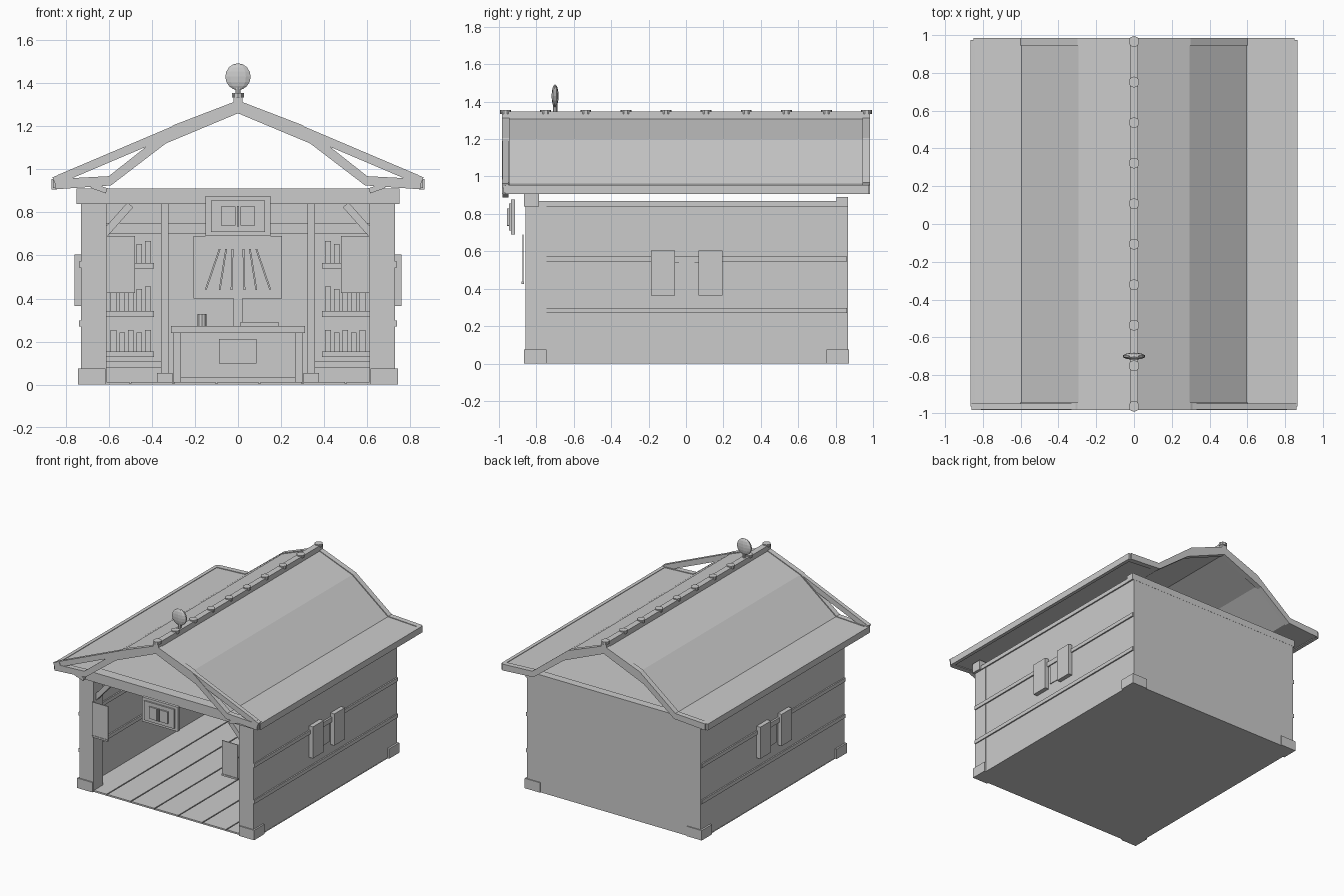
import bpy, bmesh, math
from mathutils import Matrix

if "Cube" in bpy.data.objects:
    bpy.data.objects.remove(bpy.data.objects["Cube"])

grey = bpy.data.materials.new("plain grey")
grey.diffuse_color = (0.6, 0.6, 0.6, 1)
grey.use_nodes = True
grey.node_tree.nodes["Principled BSDF"].inputs["Base Color"].default_value = grey.diffuse_color


def finish(name, bm):
    bmesh.ops.recalc_face_normals(bm, faces=bm.faces[:])
    me = bpy.data.meshes.new(name)
    bm.to_mesh(me)
    bm.free()
    me.materials.append(grey)
    ob = bpy.data.objects.new(name, me)
    bpy.context.collection.objects.link(ob)
    return ob


def box(name, x0, x1, y0, y1, z0, z1, turn=0.0):
    """Box from its limits, optionally turned about the y axis."""
    bm = bmesh.new()
    bmesh.ops.create_cube(bm, size=1)
    bm.transform(Matrix.Translation(((x0 + x1) / 2, (y0 + y1) / 2, (z0 + z1) / 2))
                 @ Matrix.Rotation(turn, 4, 'Y')
                 @ Matrix.Diagonal((x1 - x0, y1 - y0, z1 - z0, 1)))
    return finish(name, bm)


def pair(name, x0, x1, *rest, turn=0.0):
    """The same box on the right and mirrored on the left."""
    box(name + "_right", x0, x1, *rest, turn=turn)
    box(name + "_left", -x1, -x0, *rest, turn=-turn)


def bar(name, a, b, width, y0, y1):
    """Straight board in the x-z plane between two points."""
    dx, dz = b[0] - a[0], b[1] - a[1]
    length = math.hypot(dx, dz)
    cx, cz = (a[0] + b[0]) / 2, (a[1] + b[1]) / 2
    return box(name, cx - length / 2, cx + length / 2, y0, y1,
               cz - width / 2, cz + width / 2, turn=-math.atan2(dz, dx))


def bar_pair(name, a, b, width, y0, y1):
    bar(name + "_right", a, b, width, y0, y1)
    bar(name + "_left", (-a[0], a[1]), (-b[0], b[1]), width, y0, y1)


def gable_strip(name, top, bottom, y0, y1):
    """Mirrored roof section extruded along y."""
    outer = [(-x, z) for x, z in reversed(top[1:])] + top
    inner = [(-x, z) for x, z in reversed(bottom[1:])] + bottom
    bm = bmesh.new()
    rows = [[bm.verts.new((x, y, z)) for x, z in line]
            for line, y in ((outer, y0), (outer, y1), (inner, y1), (inner, y0))]
    n = len(outer)
    for i in range(n - 1):
        for r in range(4):
            s = rows[(r + 1) % 4]
            bm.faces.new((rows[r][i], rows[r][i + 1], s[i + 1], s[i]))
    for i in (0, n - 1):
        bm.faces.new([r[i] for r in rows])
    return finish(name, bm)


def drum(name, x, y, z0, z1, r, sides):
    bm = bmesh.new()
    bmesh.ops.create_cone(bm, cap_ends=True, segments=sides, radius1=r, radius2=r, depth=z1 - z0)
    bm.transform(Matrix.Translation((x, y, (z0 + z1) / 2)))
    return finish(name, bm)


# Floor of planks with thin gaps
box("floor_base", -0.73, 0.73, -0.855, 0.865, 0, 0.005)
for i in range(7):
    x = -0.7 + i * 0.2
    box(f"floor_plank_{i}", x + 0.004, x + 0.196, -0.855, 0.84, 0.004, 0.012)

# Walls, ceiling and side battens
pair("side_wall", 0.70, 0.728, -0.855, 0.865, 0, 0.87)
box("back_wall", -0.728, 0.728, 0.84, 0.865, 0, 0.87)
box("ceiling", -0.728, 0.728, -0.82, 0.86, 0.85, 0.87)
for i, (z0, z1) in enumerate(((0.27, 0.298), (0.545, 0.573), (0.84, 0.87))):
    pair(f"side_batten_{i}", 0.69, 0.738, -0.855, 0.862, z0, z1)

# Corner posts, footings, head beams and braces
pair("front_post", 0.61, 0.73, -0.858, -0.745, 0, 0.845)
pair("front_footing", 0.615, 0.742, -0.867, -0.745, 0, 0.075)
pair("back_footing", 0.615, 0.742, 0.75, 0.872, 0, 0.075)
box("front_beam", -0.75, 0.75, -0.866, -0.785, 0.84, 0.912)
box("back_beam", -0.74, 0.74, 0.805, 0.866, 0.84, 0.89)
bar_pair("post_brace", (0.5, 0.835), (0.62, 0.70), 0.035, -0.83, -0.79)

# Side windows with shutters
pair("window_pane", 0.72, 0.734, -0.038, 0.045, 0.395, 0.543)
pair("window_head", 0.72, 0.742, -0.06, 0.07, 0.54, 0.576)
pair("shutter_front", 0.728, 0.76, -0.187, -0.06, 0.365, 0.605)
pair("shutter_back", 0.728, 0.76, 0.068, 0.195, 0.365, 0.605)

# Roof shell, verge boards and eaves
roof_top = [(0, 1.315), (0.295, 1.2), (0.595, 0.963), (0.86, 0.95)]
roof_under = [(0, 1.265), (0.32, 1.135), (0.585, 0.93), (0.86, 0.912)]
gable_strip("roof_shell", roof_top, roof_under, -0.975, 0.975)
verge_top = [(0, 1.32), (0.3, 1.205), (0.6, 0.968), (0.85, 0.955)]
verge_under = [(0, 1.26), (0.335, 1.12), (0.59, 0.925), (0.85, 0.907)]
for name, y in (("front", -0.985), ("back", 0.945)):
    gable_strip(name + "_verge_board", verge_top, verge_under, y, y + 0.04)
pair("eave_board", 0.84, 0.866, -0.965, 0.975, 0.907, 0.955)

# Straight flying rafters on the front gable with end pegs
bar_pair("flying_rafter", (0.30, 1.18), (0.83, 0.955), 0.04, -0.982, -0.95)
bar_pair("rafter_peg", (0.80, 0.955), (0.85, 0.935), 0.06, -0.985, -0.95)
bar_pair("lower_peg", (0.61, 0.90), (0.68, 0.925), 0.025, -0.98, -0.95)

# Ridge with round cap tiles
box("ridge_bar", -0.022, 0.022, -0.985, 0.985, 1.295, 1.347)
for i in range(10):
    drum(f"ridge_tile_{i}", 0, -0.965 + i * 0.2145, 1.333, 1.355, 0.029, 10)

# Flattened ball finial
drum("finial_stem", 0, -0.70, 1.34, 1.385, 0.012, 8)
bm = bmesh.new()
bmesh.ops.create_uvsphere(bm, u_segments=10, v_segments=8, radius=0.062)
bm.transform(Matrix.Translation((0, -0.70, 1.43)) @ Matrix.Diagonal((1, 0.3, 1, 1)))
finish("finial", bm)

# Hanging sign with an emblem of two panels
box("sign_board", -0.15, 0.15, -0.935, -0.913, 0.69, 0.876)
box("sign_panel", -0.125, 0.125, -0.946, -0.93, 0.71, 0.856)
pair("sign_emblem", 0.012, 0.078, -0.957, -0.94, 0.738, 0.828)
box("sign_emblem_spine", -0.004, 0.004, -0.957, -0.94, 0.735, 0.83)

# Cloth banners on the front posts
pair("banner", 0.478, 0.61, -0.875, -0.868, 0.43, 0.69)
pair("banner_rod", 0.478, 0.61, -0.879, -0.866, 0.425, 0.438)

# Framing on the inside of the back wall
box("inner_rail", -0.7, 0.7, 0.80, 0.845, 0.70, 0.75)
pair("inner_post", 0.322, 0.358, 0.79, 0.845, 0.05, 0.845)
pair("inner_post_foot", 0.305, 0.375, 0.78, 0.845, 0.01, 0.055)
pair("inner_skirting", 0.358, 0.70, 0.81, 0.845, 0.08, 0.11)

# Wall shelves with upright goods
for i, (z, tall) in enumerate(((0.128, 0.10), (0.315, 0.115), (0.54, 0.10))):
    pair(f"shelf_{i}", 0.39, 0.61, 0.70, 0.842, z, z + 0.026)
    for j in range(5):
        x = 0.405 + j * 0.04
        pair(f"shelf_goods_{i}_{j}", x, x + 0.026, 0.74, 0.80, z + 0.026, z + 0.026 + tall - 0.012 * (j % 2))

# Tool board with fanned tools
box("tool_board", -0.207, 0.205, 0.80, 0.842, 0.40, 0.69)
box("tool_board_post", -0.022, 0.022, 0.80, 0.842, 0.24, 0.40)
for i, (low, high) in enumerate(((0.03, 0.015), (0.085, 0.035), (0.15, 0.055)), 1):
    bar_pair(f"hung_tool_{i}", (low, 0.44), (high + 0.01 * i, 0.63), 0.008, 0.79, 0.802)

# Counter and things on it
box("counter_top", -0.312, 0.312, 0.48, 0.80, 0.24, 0.272)
box("counter_body", -0.265, 0.265, 0.52, 0.78, 0.03, 0.24)
pair("counter_leg", 0.265, 0.302, 0.50, 0.79, 0.01, 0.24)
box("counter_panel", -0.088, 0.085, 0.513, 0.525, 0.098, 0.213)
drum("mug", -0.167, 0.60, 0.272, 0.328, 0.023, 10)
box("ledger", 0.012, 0.187, 0.55, 0.66, 0.272, 0.29)
